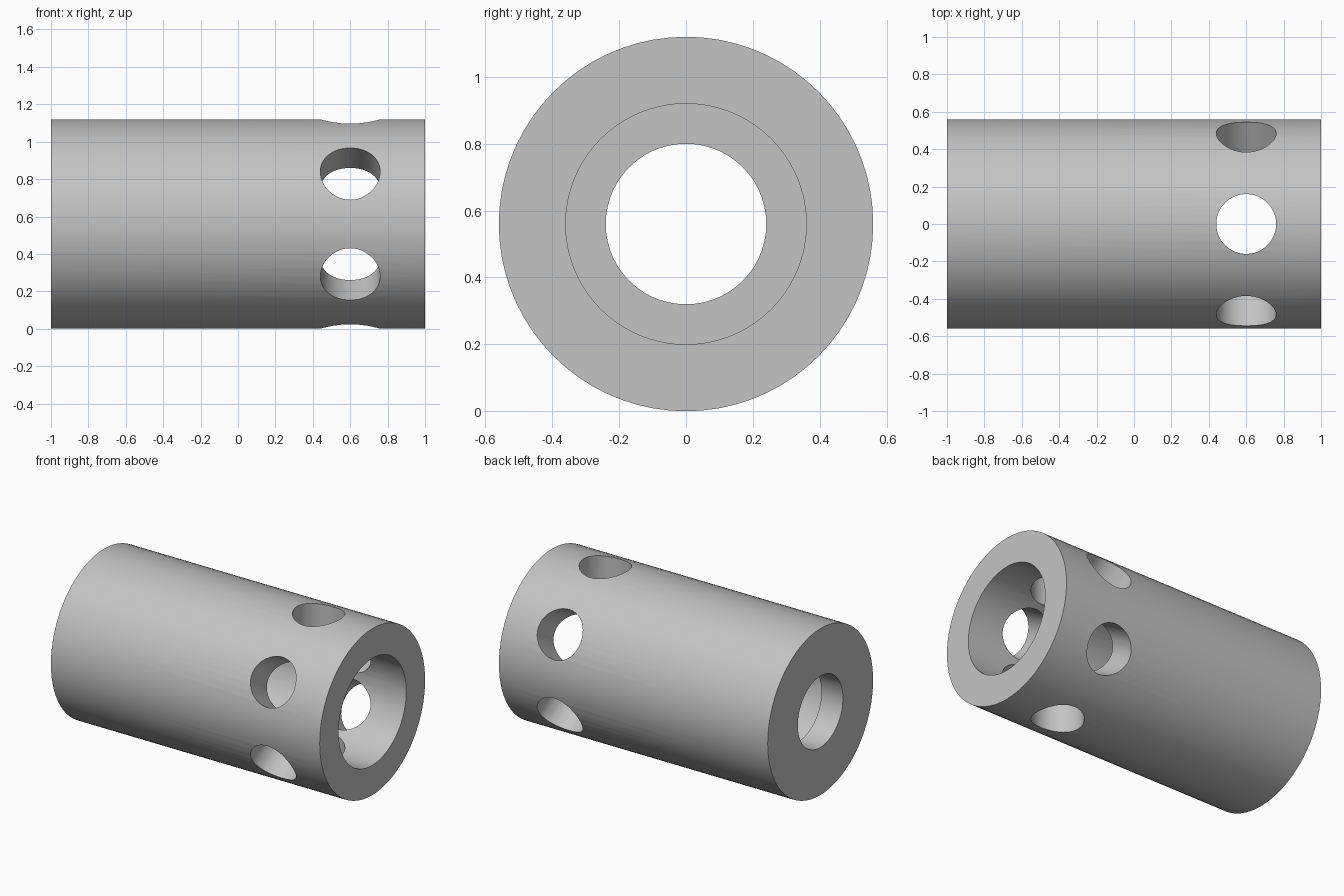
import bpy
import bmesh
from math import radians
from mathutils import Matrix, Vector

cube = bpy.data.objects.get("Cube")
if cube:
    bpy.data.objects.remove(cube, do_unlink=True)

OUTER, BORE, NECK, HOLE = 0.56, 0.36, 0.24, 0.16
HALF, LIP, HOLE_X = 1.0, 0.16, 0.6
SEGMENTS = 72

grey = bpy.data.materials.new("plain grey")
grey.use_nodes = True
colour = (0.55, 0.55, 0.55, 1)
grey.diffuse_color = colour
grey.node_tree.nodes["Principled BSDF"].inputs["Base Color"].default_value = colour


def add_object(name, bm):
    mesh = bpy.data.meshes.new(name)
    bmesh.ops.recalc_face_normals(bm, faces=bm.faces)
    bm.to_mesh(mesh)
    bm.free()
    mesh.materials.append(grey)
    obj = bpy.data.objects.new(name, mesh)
    bpy.context.collection.objects.link(obj)
    obj.location.z = OUTER
    return obj


# Sleeve: stepped wall section revolved about the long axis
section = [(-HALF, OUTER), (HALF, OUTER), (HALF, BORE),
           (LIP - HALF, BORE), (LIP - HALF, NECK), (-HALF, NECK)]
bm = bmesh.new()
verts = [bm.verts.new((x, 0, r)) for x, r in section]
edges = [bm.edges.new((a, b)) for a, b in zip(verts, verts[1:] + verts[:1])]
bmesh.ops.spin(bm, geom=verts + edges, cent=(0, 0, 0), axis=(1, 0, 0),
               angle=radians(360), steps=SEGMENTS, use_merge=True)
bmesh.ops.remove_doubles(bm, verts=bm.verts, dist=0.0001)
sleeve = add_object("sleeve", bm)

bpy.ops.object.select_all(action="DESELECT")
bpy.context.view_layer.objects.active = sleeve
sleeve.select_set(True)

# Six radial holes: three crossing drills through the open end
for turn in (0, 60, 120):
    bm = bmesh.new()
    place = Matrix.Translation(Vector((HOLE_X, 0, 0))) @ Matrix.Rotation(radians(turn), 4, "X")
    bmesh.ops.create_cone(bm, cap_ends=True, segments=48, radius1=HOLE,
                          radius2=HOLE, depth=3 * OUTER, matrix=place)
    drill = add_object("hole_drill", bm)
    drill.hide_render = True
    cut = sleeve.modifiers.new("hole", "BOOLEAN")
    cut.operation = "DIFFERENCE"
    cut.solver = "EXACT"
    cut.object = drill
    bpy.ops.object.modifier_apply(modifier=cut.name)
    bpy.data.objects.remove(drill, do_unlink=True)

bpy.ops.object.shade_smooth_by_angle(angle=radians(30))
